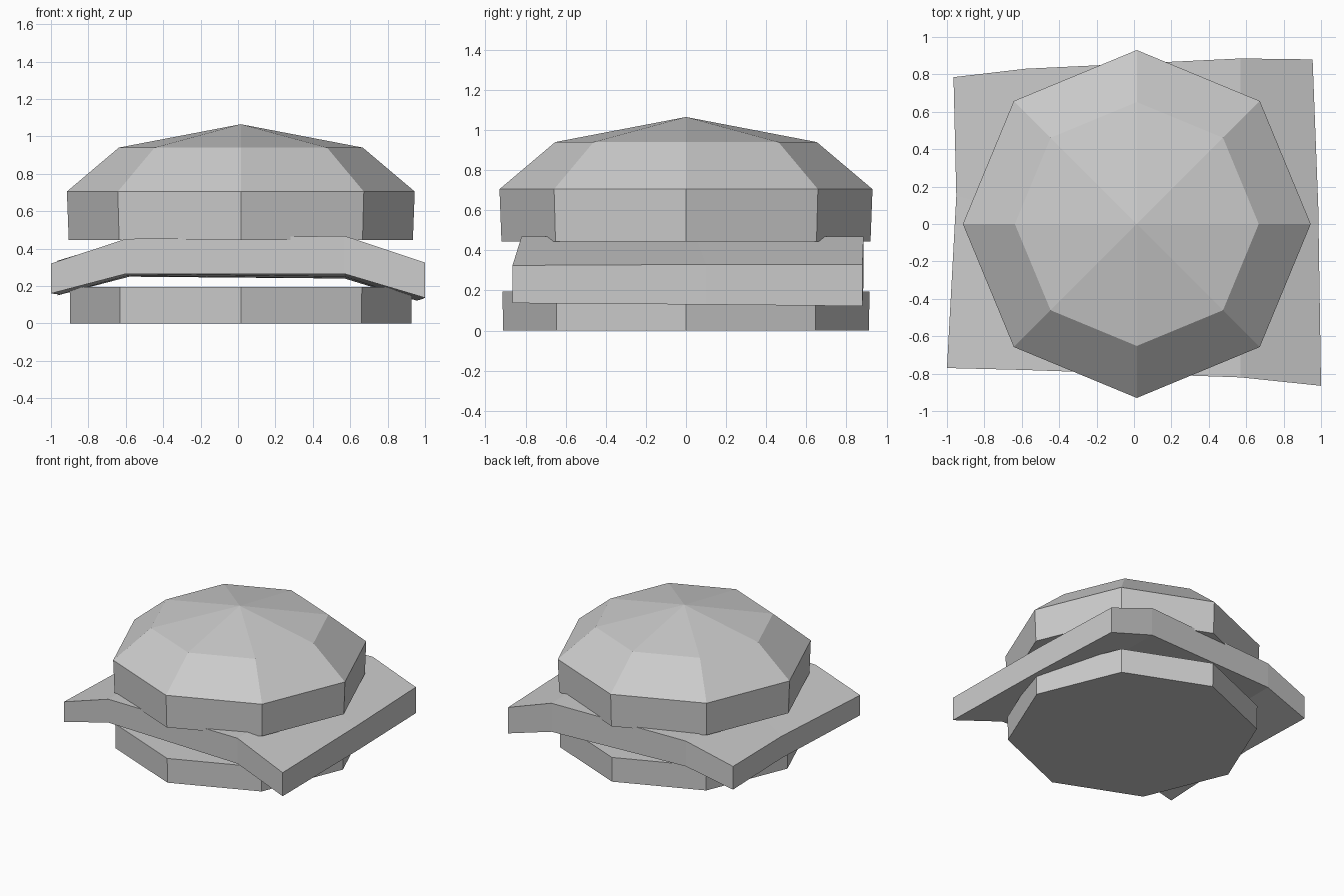
import bpy, bmesh
from math import cos, sin, pi

if "Cube" in bpy.data.objects:
    bpy.data.objects.remove(bpy.data.objects["Cube"])

CX = 0.015   # buns sit slightly right of centre


def finish(name, bm):
    bmesh.ops.recalc_face_normals(bm, faces=bm.faces[:])
    me = bpy.data.meshes.new(name)
    bm.to_mesh(me)
    bm.free()
    ob = bpy.data.objects.new(name, me)
    bpy.context.collection.objects.link(ob)
    return ob


def bun(name, profile, apex=None):
    """Eight-sided lathe of (radius, z); closed below, flat or pointed on top."""
    bm = bmesh.new()
    rings = [[bm.verts.new((CX + r * cos(i * pi / 4), r * sin(i * pi / 4), z))
              for i in range(8)] for r, z in profile]
    bm.faces.new(rings[0])
    for a, b in zip(rings, rings[1:]):
        for i in range(8):
            j = (i + 1) % 8
            bm.faces.new((a[i], a[j], b[j], b[i]))
    if apex is None:
        bm.faces.new(rings[-1])
    else:
        tip = bm.verts.new((CX, 0, apex))
        for i in range(8):
            bm.faces.new((rings[-1][i], rings[-1][(i + 1) % 8], tip))
    return finish(name, bm)


# Buns
bun("bottom_bun", [(0.912, 0), (0.915, 0.195)])
bun("top_bun", [(0.92, 0.445), (0.93, 0.705), (0.652, 0.94)], 1.065)

# Drooping slab: rows front to back, columns left to right, (x, y, top z, bottom z)
rows = [
    [(-1.0, -0.77, 0.32, 0.16), (-0.60, -0.78, 0.452, 0.265),
     (0.57, -0.82, 0.468, 0.265), (1.0, -0.865, 0.325, 0.137)],
    [(-0.95, 0.15, 0.33, 0.155), (-0.59, 0.05, 0.452, 0.255),
     (0.57, 0.05, 0.468, 0.25), (0.985, 0.1, 0.33, 0.13)],
    [(-0.965, 0.785, 0.335, 0.15), (-0.58, 0.83, 0.452, 0.25),
     (0.57, 0.885, 0.468, 0.24), (0.955, 0.88, 0.33, 0.122)],
]
bm = bmesh.new()
top = [[bm.verts.new((x, y, t)) for x, y, t, b in r] for r in rows]
bot = [[bm.verts.new((x, y, b)) for x, y, t, b in r] for r in rows]
for g in (top, bot):
    for j in range(2):
        for i in range(3):
            bm.faces.new((g[j][i], g[j][i + 1], g[j + 1][i + 1], g[j + 1][i]))
for j in (0, 2):
    for i in range(3):
        bm.faces.new((top[j][i], top[j][i + 1], bot[j][i + 1], bot[j][i]))
for i in (0, 3):
    for j in range(2):
        bm.faces.new((top[j][i], top[j + 1][i], bot[j + 1][i], bot[j][i]))
finish("filling_slab", bm)
